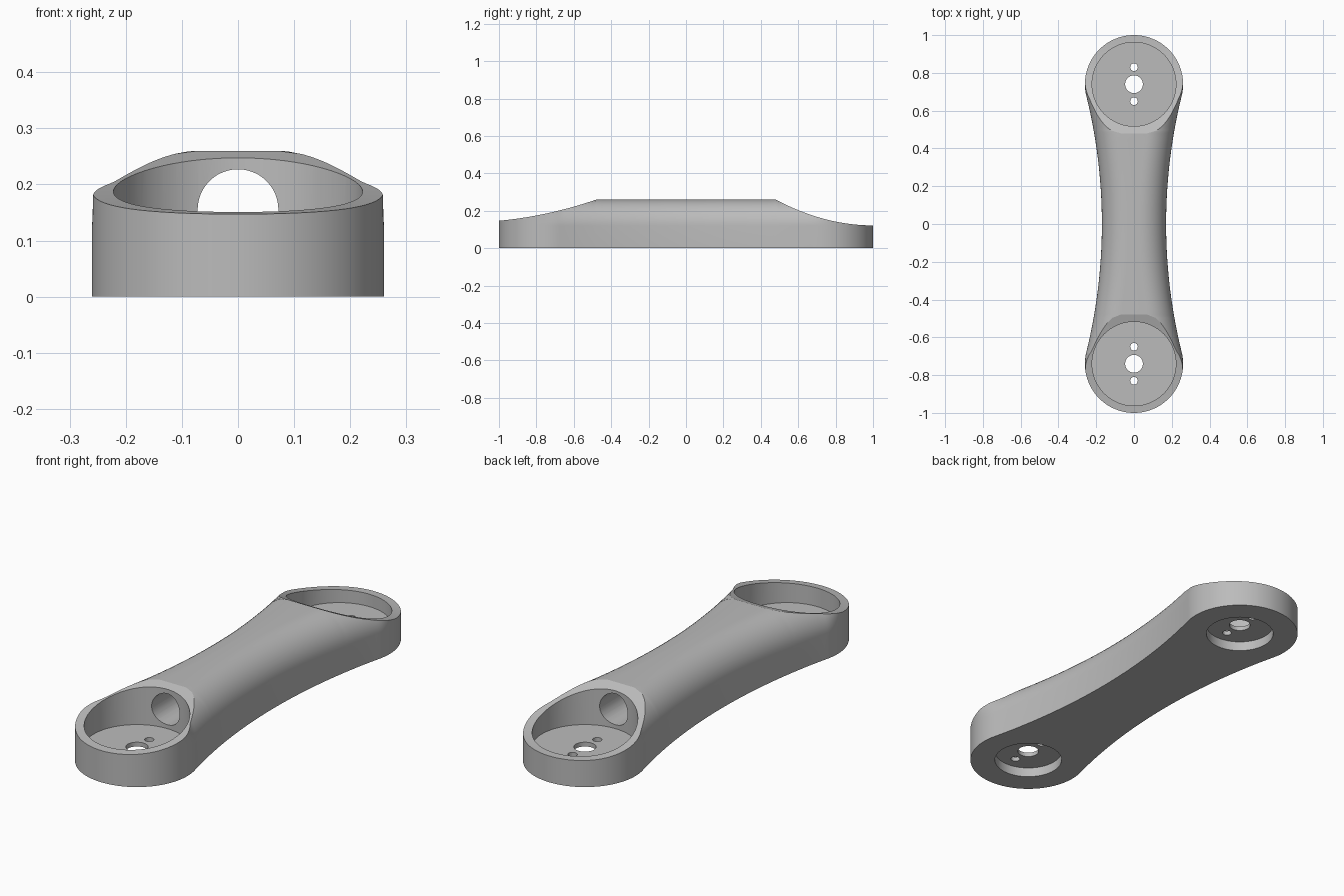
import bpy, bmesh, math
from mathutils import Matrix

if "Cube" in bpy.data.objects:
    bpy.data.objects.remove(bpy.data.objects["Cube"])

END_Y, END_R = 0.74, 0.26          # end discs
WAIST, SIDE_R = 0.17, 2.83         # half width at the middle, side arc radius
TOP, FILLET = 0.26, 0.14           # beam height and edge rounding
N = 12                             # rounding segments
FLOOR = 0.065                      # pocket floor height

grey = bpy.data.materials.new("light_grey")
grey.diffuse_color = (0.5, 0.5, 0.5, 1)
grey.use_nodes = True
grey.node_tree.nodes["Principled BSDF"].inputs["Base Color"].default_value = grey.diffuse_color


def half_width(y):
    a = abs(y)
    if a < 0.678:
        return WAIST + SIDE_R - math.sqrt(SIDE_R ** 2 - a * a)
    return math.sqrt(max(0, END_R ** 2 - (a - END_Y) ** 2))


def height(y):
    # flat beam with a scooped slope at each end
    if abs(y) <= 0.48:
        return TOP
    t = 1 - abs(y)
    if y < 0:
        return min(TOP, 0.147 + 0.092 * t + 0.241 * t * t)
    return min(TOP, 0.122 + 0.51 * t * t)


def section(y):
    w, h, z0 = half_width(y), height(y), TOP - FILLET
    # rounding fades out into the upright disc wall
    f = min(1, max(0, (0.77 - abs(y)) / 0.10))
    amax = math.asin(min(1, (h - z0) / FILLET))
    right = [(w, 0)]
    for i in range(N + 1):
        a = amax * i / N
        right.append((w - f * FILLET * (1 - math.cos(a)), z0 + FILLET * math.sin(a)))
    return right + [(-x, z) for x, z in reversed(right)]


def make_body():
    ys = [0.48 * i / 16 for i in range(17)]
    ys += [0.48 + (0.678 - 0.48) * i / 12 for i in range(1, 13)]
    t0 = math.asin((0.678 - END_Y) / END_R)
    ys += [END_Y + END_R * math.sin(t0 + (math.pi / 2 - t0) * i / 32) for i in range(1, 33)]
    ys = [-y for y in reversed(ys[1:])] + ys
    bm = bmesh.new()
    rings = [[bm.verts.new((x, y, z)) for x, z in section(y)] for y in ys]
    for a, b in zip(rings, rings[1:]):
        for i in range(len(a)):
            j = (i + 1) % len(a)
            bm.faces.new((a[i], a[j], b[j], b[i]))
    bmesh.ops.remove_doubles(bm, verts=bm.verts, dist=1e-5)
    bmesh.ops.dissolve_degenerate(bm, dist=1e-6, edges=bm.edges)
    # drop the folded faces left at the two tips
    flat = [f for f in bm.faces if f.calc_area() < 1e-10]
    bmesh.ops.delete(bm, geom=flat, context='FACES')
    bmesh.ops.recalc_face_normals(bm, faces=bm.faces)
    me = bpy.data.meshes.new("link_arm")
    bm.to_mesh(me)
    bm.free()
    ob = bpy.data.objects.new("link_arm", me)
    bpy.context.collection.objects.link(ob)
    me.materials.append(grey)
    return ob


def cut_cylinder(body, r, centre, depth, segs=64, along_y=False):
    bm = bmesh.new()
    m = Matrix.Translation(centre)
    if along_y:
        m = m @ Matrix.Rotation(math.pi / 2, 4, 'X')
    bmesh.ops.create_cone(bm, cap_ends=True, segments=segs, radius1=r, radius2=r,
                          depth=depth, matrix=m)
    me = bpy.data.meshes.new("cutter")
    bm.to_mesh(me)
    bm.free()
    me.materials.append(grey)
    cutter = bpy.data.objects.new("cutter", me)
    bpy.context.collection.objects.link(cutter)
    cutter.hide_render = True
    mod = body.modifiers.new("cut", 'BOOLEAN')
    mod.operation, mod.solver, mod.object = 'DIFFERENCE', 'EXACT', cutter
    bpy.ops.object.modifier_apply(modifier=mod.name)
    bpy.data.objects.remove(cutter)


body = make_body()
bpy.context.view_layer.objects.active = body
body.select_set(True)

for s in (-1, 1):
    y = s * END_Y
    # round pocket from above, shallow recess from below
    cut_cylinder(body, 0.222, (0, y, FLOOR + 0.25), 0.5, 96)
    cut_cylinder(body, 0.15, (0, y, 0.045 - 0.1), 0.2)
    # shaft hole and two screw holes
    cut_cylinder(body, 0.047, (0, y, 0.05), 0.1, 40)
    for d in (-0.09, 0.09):
        cut_cylinder(body, 0.02, (0, y + d, 0.05), 0.1, 24)

# lengthwise bore joining the pockets
cut_cylinder(body, 0.072, (0, 0, 0.155), 1.3, 48, along_y=True)

bpy.ops.object.shade_smooth_by_angle(angle=math.radians(15))
